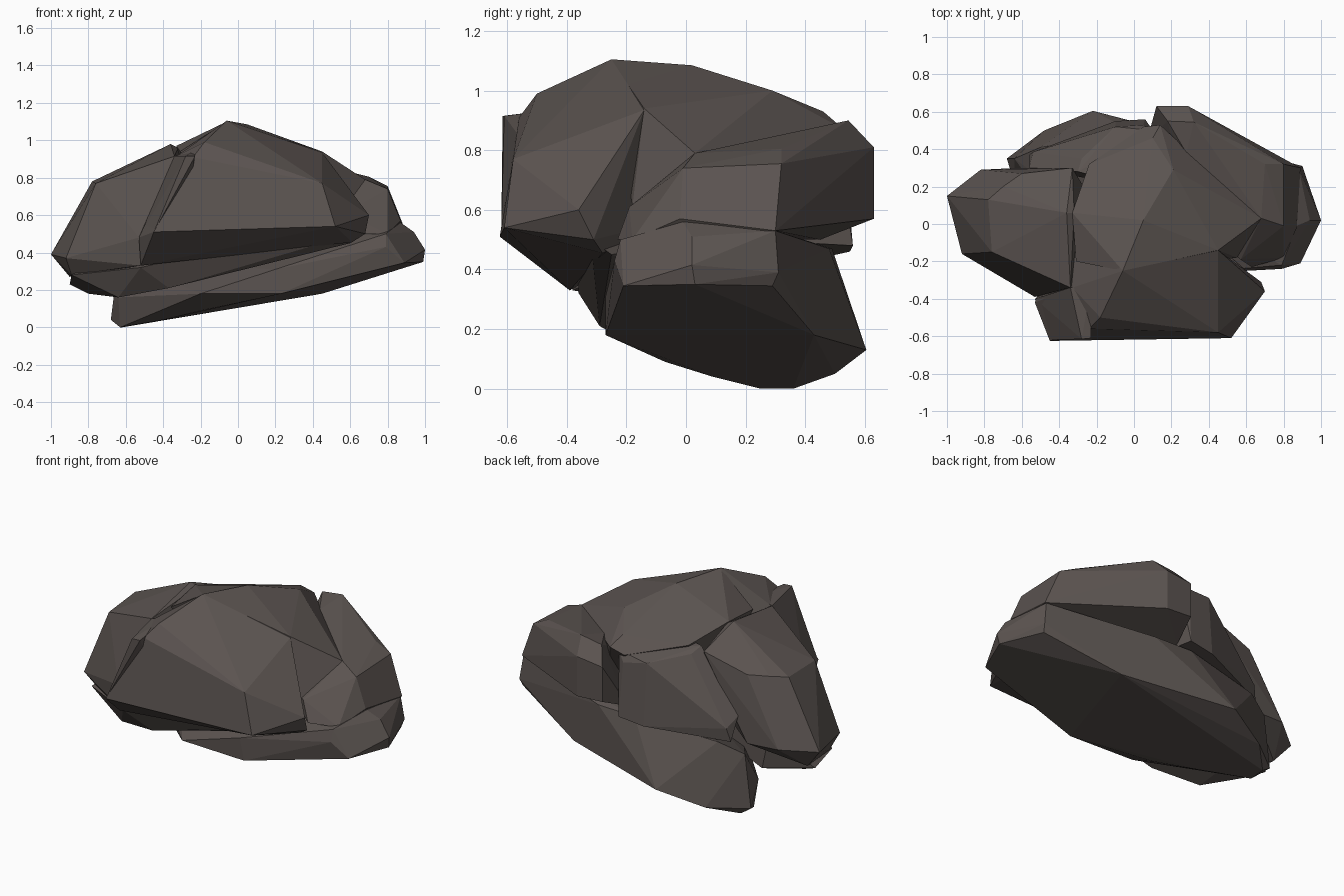
import bpy, bmesh, math

# one grey-brown stone colour
stone = bpy.data.materials.new("grey_brown_stone")
stone.diffuse_color = (0.105, 0.088, 0.081, 1)


def chunk(name, points):
    """Angular stone chunk: hull of its corner points, flat shaded."""
    bm = bmesh.new()
    for p in points:
        bm.verts.new(p)
    hull = bmesh.ops.convex_hull(bm, input=bm.verts[:])
    loose = {v for v in hull["geom_interior"] if isinstance(v, bmesh.types.BMVert)}
    loose |= {v for v in bm.verts if not v.link_faces}
    bmesh.ops.delete(bm, geom=list(loose), context='VERTS')
    bmesh.ops.dissolve_limit(bm, angle_limit=math.radians(4),
                             verts=bm.verts[:], edges=bm.edges[:])
    bmesh.ops.recalc_face_normals(bm, faces=bm.faces[:])
    mesh = bpy.data.meshes.new(name)
    bm.to_mesh(mesh)
    bm.free()
    mesh.materials.append(stone)
    ob = bpy.data.objects.new(name, mesh)
    bpy.context.collection.objects.link(ob)
    return ob


# tilted base slab: underside, lower rim, upper rim
chunk("base_slab", [
    (0.89, -0.21, 0.345), (0.99, 0.03, 0.35), (0.89, 0.29, 0.345), (0.23, -0.27, 0.18),
    (-0.2, -0.07, 0.09), (-0.4, 0.09, 0.04), (-0.63, 0.25, 0.0), (-0.62, 0.36, 0.0),
    (-0.48, 0.5, 0.05), (-0.22, 0.605, 0.13), (0.45, 0.43, 0.18),
    (-0.68, 0.35, 0.04), (-0.2, -0.25, 0.18), (0.2, -0.27, 0.31), (0.79, -0.24, 0.43),
    (1.0, 0.02, 0.415), (0.9, 0.31, 0.39),
    (0.79, -0.22, 0.5), (0.94, 0.02, 0.51), (0.87, -0.01, 0.56), (0.88, 0.3, 0.53),
    (0.25, 0.48, 0.47), (0.0, 0.49, 0.47), (-0.5, 0.41, 0.42), (-0.64, 0.35, 0.36),
    (-0.64, 0.22, 0.16)])

# recessed ledge under the left and front chunks
chunk("under_ledge", [
    (-0.89, -0.13, 0.28), (-0.9, 0.05, 0.23), (-0.8, 0.0, 0.18), (-0.64, -0.2, 0.16),
    (-0.37, -0.29, 0.21), (0.6, -0.25, 0.45), (0.62, -0.32, 0.5), (0.2, -0.37, 0.49),
    (-0.52, -0.36, 0.32), (-0.65, 0.2, 0.22), (-0.7, 0.2, 0.45), (0.2, 0.1, 0.5)])

# left shoulder
chunk("left_chunk", [
    (-0.78, 0.13, 0.78), (-0.76, -0.15, 0.77), (-0.7, 0.2, 0.79), (-0.36, 0.06, 0.98),
    (-0.32, 0.06, 0.96), (-0.34, -0.34, 0.915), (-1.0, 0.15, 0.39), (-0.92, -0.16, 0.37),
    (-0.53, -0.39, 0.48), (-0.52, -0.38, 0.33), (-0.89, -0.1, 0.28), (-0.9, 0.12, 0.27),
    (-0.82, 0.29, 0.41), (-0.62, 0.3, 0.4), (-0.6, 0.27, 0.8), (-0.33, 0.3, 0.88),
    (-0.15, 0.0, 0.5)])

# large overhanging front chunk
chunk("front_chunk", [
    (-0.33, -0.34, 0.915), (-0.24, -0.56, 0.91),
    (-0.21, -0.55, 0.92), (-0.18, -0.5, 0.99), (-0.06, -0.25, 1.105), (0.05, 0.02, 1.085),
    (0.45, -0.14, 0.935), (0.45, -0.58, 0.77), (0.53, -0.35, 0.77), (0.52, -0.61, 0.54),
    (0.7, -0.36, 0.6), (0.68, -0.31, 0.5), (0.61, -0.28, 0.455), (0.5, -0.2, 0.61),
    (-0.45, -0.625, 0.51), (-0.52, -0.39, 0.33), (-0.53, -0.42, 0.48),
    (-0.3, 0.0, 0.9), (0.1, 0.1, 0.6)])

# thin upright sliver between the left and front chunks
chunk("front_sliver", [
    (-0.34, -0.34, 0.915), (-0.28, -0.615, 0.915), (-0.23, -0.61, 0.915),
    (-0.23, -0.34, 0.95), (-0.45, -0.62, 0.51), (-0.53, -0.4, 0.48), (-0.3, -0.3, 0.5)])

# crown sloping back and right from the peak
chunk("crown", [
    (-0.06, -0.25, 1.1), (0.05, 0.02, 1.085), (0.21, 0.29, 1.0), (0.28, 0.38, 0.86),
    (0.1, 0.46, 0.93), (0.14, 0.53, 0.87), (0.05, 0.52, 0.84), (-0.24, 0.32, 0.9),
    (-0.33, 0.06, 0.97), (-0.31, -0.2, 0.94), (-0.23, -0.2, 0.98), (-0.2, 0.1, 0.5),
    (0.3, 0.3, 0.5), (0.45, -0.14, 0.94), (0.61, 0.03, 0.83), (0.68, 0.03, 0.79),
    (0.55, -0.18, 0.61)])

# lower right shoulder, flat topped, with its back overhang
chunk("right_chunk", [
    (0.68, 0.03, 0.79), (0.8, -0.01, 0.74), (0.8, 0.32, 0.755), (0.7, 0.32, 0.805),
    (0.87, -0.02, 0.57), (0.89, 0.3, 0.53), (0.57, -0.19, 0.61), (0.63, -0.23, 0.5),
    (0.8, -0.18, 0.5), (0.28, 0.38, 0.86), (0.32, 0.545, 0.9), (0.18, 0.55, 0.88),
    (0.29, 0.63, 0.81), (0.29, 0.63, 0.57), (0.12, 0.63, 0.58), (0.12, 0.63, 0.79),
    (0.07, 0.45, 0.5), (0.3, 0.0, 0.6)])

# back left chunk resting on the slab
chunk("back_chunk", [
    (0.05, 0.53, 0.8), (-0.1, 0.52, 0.83), (-0.28, 0.35, 0.87), (-0.3, 0.28, 0.9),
    (0.1, 0.5, 0.85), (0.06, 0.56, 0.48), (-0.1, 0.55, 0.46), (-0.54, 0.385, 0.5),
    (-0.56, 0.37, 0.42), (-0.56, 0.3, 0.55), (0.1, 0.2, 0.5), (0.0, 0.2, 0.9)])
